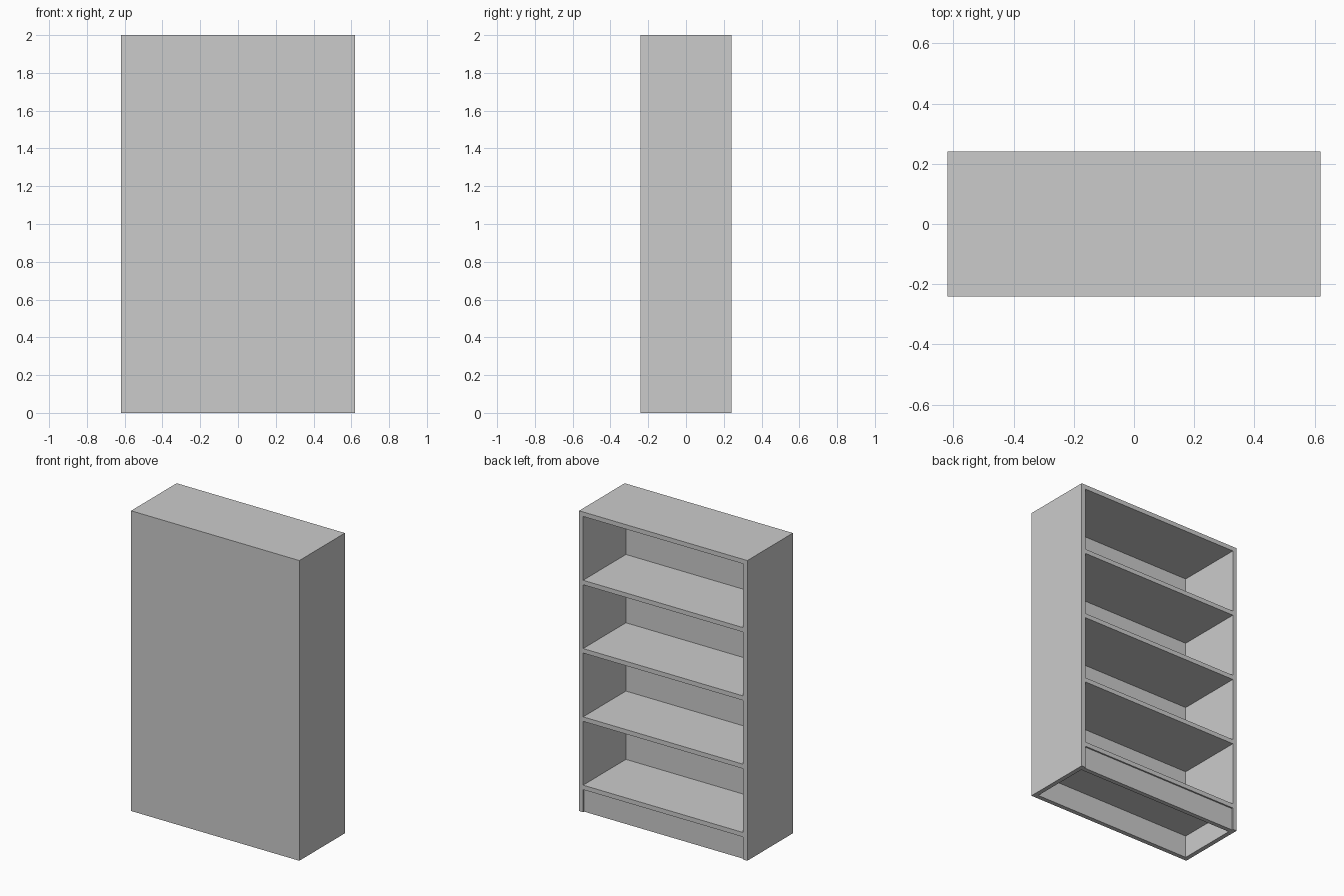
import bpy
import bmesh
from mathutils import Matrix

# Remove the default cube
cube = bpy.data.objects.get("Cube")
if cube:
    bpy.data.objects.remove(cube, do_unlink=True)

# Overall size and board thickness
WIDTH, DEPTH, HEIGHT, BOARD = 1.24, 0.48, 2.0, 0.03
PLINTH_HEIGHT, PLINTH_RECESS = 0.15, 0.01
SHELF_COUNT = 4

# Single plain grey
grey = bpy.data.materials.new("plain_grey")
colour = (0.6, 0.6, 0.6, 1)
grey.use_nodes = True
grey.diffuse_color = colour
grey.node_tree.nodes["Principled BSDF"].inputs["Base Color"].default_value = colour


def board(name, x, y, z):
    """Box spanning the (low, high) ranges on each axis."""
    size = [high - low for low, high in (x, y, z)]
    centre = [(high + low) / 2 for low, high in (x, y, z)]
    bm = bmesh.new()
    matrix = Matrix.Translation(centre) @ Matrix.Diagonal((*size, 1))
    bmesh.ops.create_cube(bm, size=1, matrix=matrix)
    mesh = bpy.data.meshes.new(name)
    bm.to_mesh(mesh)
    bm.free()
    mesh.materials.append(grey)
    obj = bpy.data.objects.new(name, mesh)
    bpy.context.collection.objects.link(obj)
    return obj


outer_x, outer_y = WIDTH / 2, DEPTH / 2
inner_x, inner_y = outer_x - BOARD, -outer_y + BOARD
inside = (-inner_x, inner_x)
roof = HEIGHT - BOARD

# Side panels
board("left_side", (inner_x, outer_x), (-outer_y, outer_y), (0, HEIGHT))
board("right_side", (-outer_x, -inner_x), (-outer_y, outer_y), (0, HEIGHT))

# Top board and the closed panel on the -y face
board("top_board", inside, (-outer_y, outer_y), (roof, HEIGHT))
board("closing_panel", inside, (-outer_y, inner_y), (0, roof))

# Evenly spaced shelves, flush with the open face
pitch = (roof - PLINTH_HEIGHT) / SHELF_COUNT
for i in range(SHELF_COUNT):
    z = PLINTH_HEIGHT + i * pitch
    board(f"shelf_{i + 1}", inside, (inner_y, outer_y), (z, z + BOARD))

# Slightly recessed plinth under the lowest shelf
plinth_y = outer_y - PLINTH_RECESS
board("plinth", inside, (plinth_y - BOARD, plinth_y), (0, PLINTH_HEIGHT))
